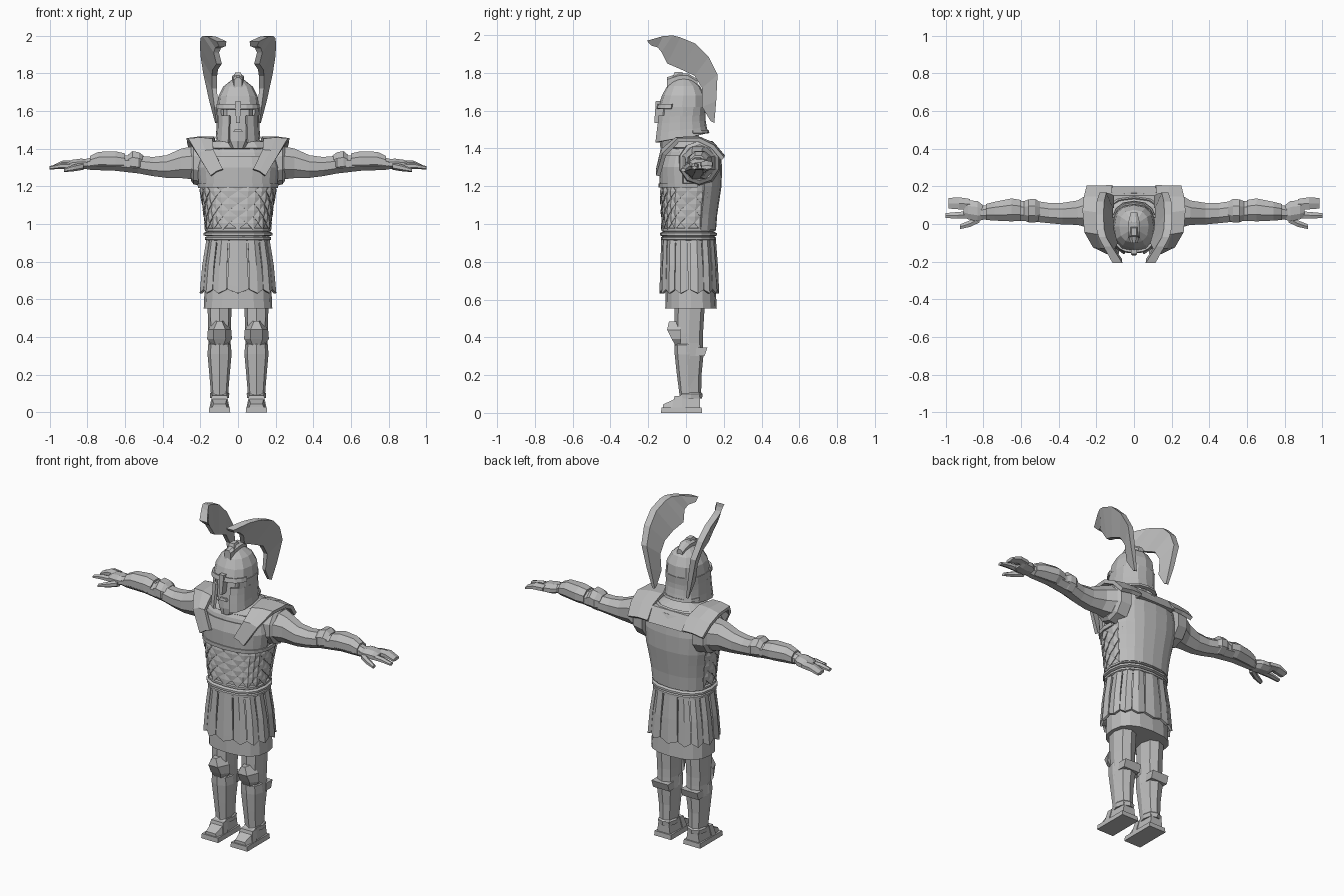
import bpy, bmesh, math
from mathutils import Vector

mat = bpy.data.materials.new("stone_grey")
mat.diffuse_color = (0.5, 0.5, 0.5, 1)


def make(name, verts, faces, solid=0, offset=1):
    me = bpy.data.meshes.new(name)
    me.from_pydata([tuple(v) for v in verts], [], faces)
    bm = bmesh.new()
    bm.from_mesh(me)
    bmesh.ops.recalc_face_normals(bm, faces=bm.faces)
    bm.to_mesh(me)
    bm.free()
    me.materials.append(mat)
    ob = bpy.data.objects.new(name, me)
    bpy.context.collection.objects.link(ob)
    if solid:
        m = ob.modifiers.new("thickness", 'SOLIDIFY')
        m.thickness, m.offset = solid, offset
    return ob


def loft(name, rings):
    """Closed skin through point rings, capped at both ends."""
    n, k = len(rings[0]), len(rings)
    f = [(i*n+j, i*n+(j+1) % n, (i+1)*n+(j+1) % n, (i+1)*n+j) for i in range(k-1) for j in range(n)]
    f += [tuple(range(n)), tuple(range((k-1)*n, k*n))]
    return make(name, [p for r in rings for p in r], f)


def grid(name, rows, solid, offset=0):
    """Open sheet through rows of points, thickened."""
    n = len(rows[0])
    f = [(i*n+j, i*n+j+1, (i+1)*n+j+1, (i+1)*n+j) for i in range(len(rows)-1) for j in range(n-1)]
    return make(name, [p for r in rows for p in r], f, solid, offset)


def power(v, e):
    return math.copysign(abs(v)**e, v)


def around(table, deg, z, off=0, cx=0, e=.8):
    """Point on a body table of (z, half width, front y, back y); 0 degrees is the front."""
    t = sorted(table)
    z0 = min(max(z, t[0][0]), t[-1][0])
    for a, b in zip(t, t[1:]):
        if z0 <= b[0]:
            break
    u = (z0-a[0])/(b[0]-a[0])
    rx, yf, yb = [a[i]+(b[i]-a[i])*u for i in (1, 2, 3)]
    r = math.radians(deg)
    return Vector((cx+(rx+off)*power(math.sin(r), e),
                   (yf+yb)/2-((yb-yf)/2+off)*power(math.cos(r), e), z))


def body(name, table, n=12, cx=0):
    return loft(name, [[around(table, 360*j/n, t[0], 0, cx) for j in range(n)] for t in table])


def shell(name, table, a0, a1, n, zs, off, solid):
    return grid(name, [[around(table, a0+(a1-a0)*j/n, z, off) for j in range(n+1)] for z in zs], solid)


def limb(name, rings, s, n=8):
    """Tube along x from (x, y centre, z centre, y radius, z radius)."""
    return loft(name, [[(s*x, cy+ry*math.cos(math.tau*(j+.5)/n), cz+rz*math.sin(math.tau*(j+.5)/n))
                        for j in range(n)] for x, cy, cz, ry, rz in rings])


def box(name, bottom, top):
    """Tapered block from two (x0, x1, y0, y1, z) rectangles."""
    return loft(name, [[(a, c, z), (b, c, z), (b, d, z), (a, d, z)] for a, b, c, d, z in (bottom, top)])


# Torso and neck
torso = [(.9, .163, -.122, .148), (1, .168, -.12, .145), (1.1, .18, -.125, .16), (1.2, .2, -.13, .175),
         (1.3, .21, -.133, .178), (1.38, .19, -.112, .17), (1.43, .15, -.08, .14), (1.46, .08, -.05, .08)]
body("torso", torso, 16)
body("neck", [(1.42, .075, -.06, .07), (1.52, .07, -.07, .06)], 8)
shell("chest_plate", torso, -80, 80, 10, (1.195, 1.24, 1.3, 1.36), .004, .012)
shell("chest_rim", torso, -100, 100, 12, (1.193, 1.215), .009, .012)
shell("back_plate", torso, 112, 248, 8, (.97, 1.05, 1.13, 1.2, 1.3, 1.37, 1.41), .006, .014)

# Diamond scale armour on the front and flanks
sv, sf = [], []
for row in range(6):
    z = 1.005 + row*.034
    for col in range(-5, 6):
        a = col*22 + (11 if row % 2 else 0)
        k = len(sv)
        sv += [around(torso, a, z+.035, .002), around(torso, a-11, z, .005),
               around(torso, a, z-.035, .011), around(torso, a+11, z, .005), around(torso, a, z, .011)]
        sf += [(k, k+1, k+4), (k+1, k+2, k+4), (k+2, k+3, k+4), (k+3, k, k+4)]
make("scale_armour", sv, sf, .004, -1)

# Belt rolls
for i, w in enumerate((.003, .008, 0)):
    z = .912 + i*.023
    prof = ((z, -.003), (z+.005, .009), (z+.017, .009), (z+.023, -.003))
    loft("belt_roll", [[around(torso, 360*j/16, zz, w+o) for j in range(16)] for zz, o in prof])

# Under skirt and pointed skirt strips
body("under_skirt", [(.552, .182, -.11, .163), (.64, .178, -.108, .158), (.78, .17, -.11, .15),
                     (.92, .155, -.115, .14)], 16)
skirt = [(.63, .192, -.125, .16), (.78, .178, -.12, .153), (.92, .155, -.115, .142)]
for i in range(14):
    a, h = 360*i/14, 12.3
    rows = []
    for z, dip, w in ((.92, 0, .9), (.78, 0, .95), (.68, .012, 1), (.652, .02, 1)):
        rows.append([around(skirt, a-h*w, z, .002), around(skirt, a, z-dip, .009), around(skirt, a+h*w, z, .002)])
    grid("skirt_strip", rows, .014)

# Helmet, face and crest mount
helm = [(1.43, .12, -.168, .128), (1.5, .112, -.16, .11), (1.56, .11, -.15, .1), (1.615, .113, -.148, .105),
        (1.68, .104, -.128, .1), (1.73, .078, -.1, .075), (1.768, .03, -.055, .025)]
body("helmet_dome", helm[3:])
cheeks = []
for f in (0, .35, .7, 1):
    cheeks.append([])
    for j in range(15):
        a = 20 + 320*j/14
        zb = 1.43 + .05*(1-math.cos(math.radians(a)))/2
        cheeks[-1].append(around(helm, a, zb+(1.575-zb)*f, -.005))
grid("helmet_cheek_guard", cheeks, .014)
shell("helmet_temple", helm, 47, 313, 12, (1.57, 1.62), -.005, .014)
shell("helmet_brow", helm, -70, 70, 8, (1.61, 1.635), .003, .012)
shell("neck_guard_rim", helm, 110, 250, 6, (1.48, 1.495), .003, .012)
box("nose_guard", (-.01, .01, -.168, -.12, 1.535), (-.016, .016, -.16, -.12, 1.65))
body("face", [(1.4, .035, -.135, -.02), (1.44, .06, -.14, .03), (1.5, .08, -.135, .05),
              (1.56, .09, -.128, .06), (1.62, .09, -.12, .06)], 10)
box("mouth", (-.025, .025, -.147, -.1, 1.488), (-.018, .018, -.144, -.1, 1.503))
loft("crest_ridge", [[(-w, y, z-.05), (w, y, z-.05), (w, y, z), (w*.4, y, z+.012), (-w*.4, y, z+.012), (-w, y, z)]
                     for y, z, w in ((-.1, 1.765, .02), (-.04, 1.785, .032), (.01, 1.785, .03), (.06, 1.755, .018))])
box("crest_knob", (-.028, .028, -.075, -.005, 1.765), (-.014, .014, -.06, -.02, 1.805))

# Curved crest stations: outer y, z, inner y, z, outer x, inner x, half thickness
crest = [(.15, 1.535, .13, 1.545, .113, .111, .008), (.16, 1.65, .085, 1.62, .138, .115, .014),
         (.167, 1.79, .085, 1.72, .165, .125, .018), (.12, 1.885, .045, 1.785, .178, .125, .02),
         (.05, 1.955, -.03, 1.82, .183, .12, .02), (-.03, 1.988, -.1, 1.85, .178, .1, .02),
         (-.07, 1.998, -.13, 1.91, .168, .115, .02), (-.12, 1.995, -.15, 1.935, .14, .105, .022),
         (-.207, 1.97, -.185, 1.945, .088, .082, .026)]
# Shoulder mantle: inner edge then outer edge, front to back
strap = [((.08, -.148, 1.29), (.145, -.148, 1.255)), ((.13, -.125, 1.39), (.215, -.115, 1.37)),
         ((.135, -.06, 1.443), (.262, -.04, 1.445)), ((.125, .05, 1.453), (.272, .07, 1.445)),
         ((.12, .14, 1.425), (.265, .14, 1.41)), ((.115, .198, 1.355), (.25, .195, 1.345))]
box("back_collar", (-.125, .125, .165, .2, 1.35), (-.125, .125, .12, .15, 1.43))
shell("neck_collar", torso, 0, 360, 12, (1.4, 1.435), .004, .012)

leg = [(.09, .042, -.025, .08), (.2, .05, -.04, .082), (.3, .06, -.05, .092), (.37, .058, -.055, .09),
       (.42, .06, -.06, .09), (.58, .064, -.06, .1)]
arm = [(.17, .07, 1.32, .1, .1), (.24, .07, 1.325, .098, .095), (.3, .06, 1.322, .07, .085),
       (.38, .055, 1.305, .062, .065), (.45, .058, 1.305, .058, .055), (.53, .068, 1.315, .06, .05),
       (.66, .07, 1.325, .055, .045), (.78, .062, 1.32, .042, .036), (.82, .06, 1.318, .035, .026)]

for s in (-1, 1):
    loft("crest", [[(s*(xo-t), yo, zo), (s*(xo+t), yo, zo), (s*(xi+t*.7), yi, zi), (s*(xi-t*.7), yi, zi)]
                   for yo, zo, yi, zi, xo, xi, t in crest])
    rows = []
    for a, b in strap:
        a, b = Vector(a), Vector(b)
        pts = [a, a.lerp(b, .5)+Vector((0, 0, .006)), b]
        rows.append([(s*p.x, p.y, p.z) for p in pts])
    grid("shoulder_strap", rows, .022)
    # Sleeve rim around the armhole
    limb("sleeve_rim", [(.17, .07, 1.32, .115, .12), (.235, .07, 1.325, .108, .115), (.25, .07, 1.325, .09, .095)], s, 10)
    limb("arm", arm, s)
    # Bracer with raised elbow and wrist ends
    limb("elbow_guard", [(.5, .07, 1.32, .05, .045), (.525, .07, 1.325, .068, .06),
                         (.56, .07, 1.33, .066, .062), (.585, .07, 1.325, .055, .045)], s)
    limb("bracer", [(.6, .072, 1.33, .06, .048), (.65, .075, 1.335, .066, .055),
                    (.74, .068, 1.335, .054, .052), (.785, .064, 1.325, .046, .04)], s)
    # Hand, fingers and thumb
    limb("palm", [(.795, .06, 1.318, .038, .022), (.83, .068, 1.318, .058, .032),
                  (.88, .075, 1.315, .055, .028), (.905, .08, 1.31, .045, .018)], s)
    limb("finger_group", [(.87, .105, 1.318, .032, .02), (.93, .11, 1.318, .037, .019), (.985, .11, 1.3, .032, .011)], s, 6)
    limb("long_finger", [(.87, .05, 1.308, .022, .018), (.94, .046, 1.308, .02, .015), (1, .045, 1.298, .015, .009)], s, 6)
    limb("thumb", [(.82, .03, 1.308, .025, .02), (.87, .002, 1.298, .02, .018), (.925, -.015, 1.285, .014, .01)], s, 6)
    # Leg, greave, knee guard and calf strap
    cx = s*.098
    body("leg", leg, 8, cx)
    body("greave", [(.1, .046, -.035, .06), (.2, .054, -.048, .07), (.31, .064, -.06, .075),
                    (.36, .06, -.062, .07), (.372, .05, -.05, .065)], 8, cx)
    loft("knee_guard", [[(cx-w, -.03, z), (cx-w*.5, y, z), (cx+w*.5, y, z), (cx+w, -.03, z)]
                        for z, w, y in ((.355, .04, -.055), (.39, .066, -.075), (.44, .062, -.1), (.485, .025, -.09))])
    box("calf_strap", (cx-.055, cx+.055, .05, .098, .3), (cx-.055, cx+.055, .055, .113, .345))
    body("ankle_band", [(.075, .05, -.035, .085), (.1, .052, -.035, .088), (.108, .045, -.03, .08)], 8, cx)
    # Sandal sole and wedge-shaped foot
    box("sole", (cx-.057, cx+.057, -.132, .085, 0), (cx-.054, cx+.054, -.13, .083, .028))
    loft("foot", [[(cx-w, y, .02), (cx+w, y, .02), (cx+w*.75, y, z), (cx-w*.75, y, z)]
                  for y, w, z in ((-.122, .042, .045), (-.07, .05, .068), (-.02, .048, .1), (.075, .044, .1))])
    box("instep_strap", (cx-.053, cx+.053, -.075, -.035, .025), (cx-.04, cx+.04, -.06, -.025, .09))
